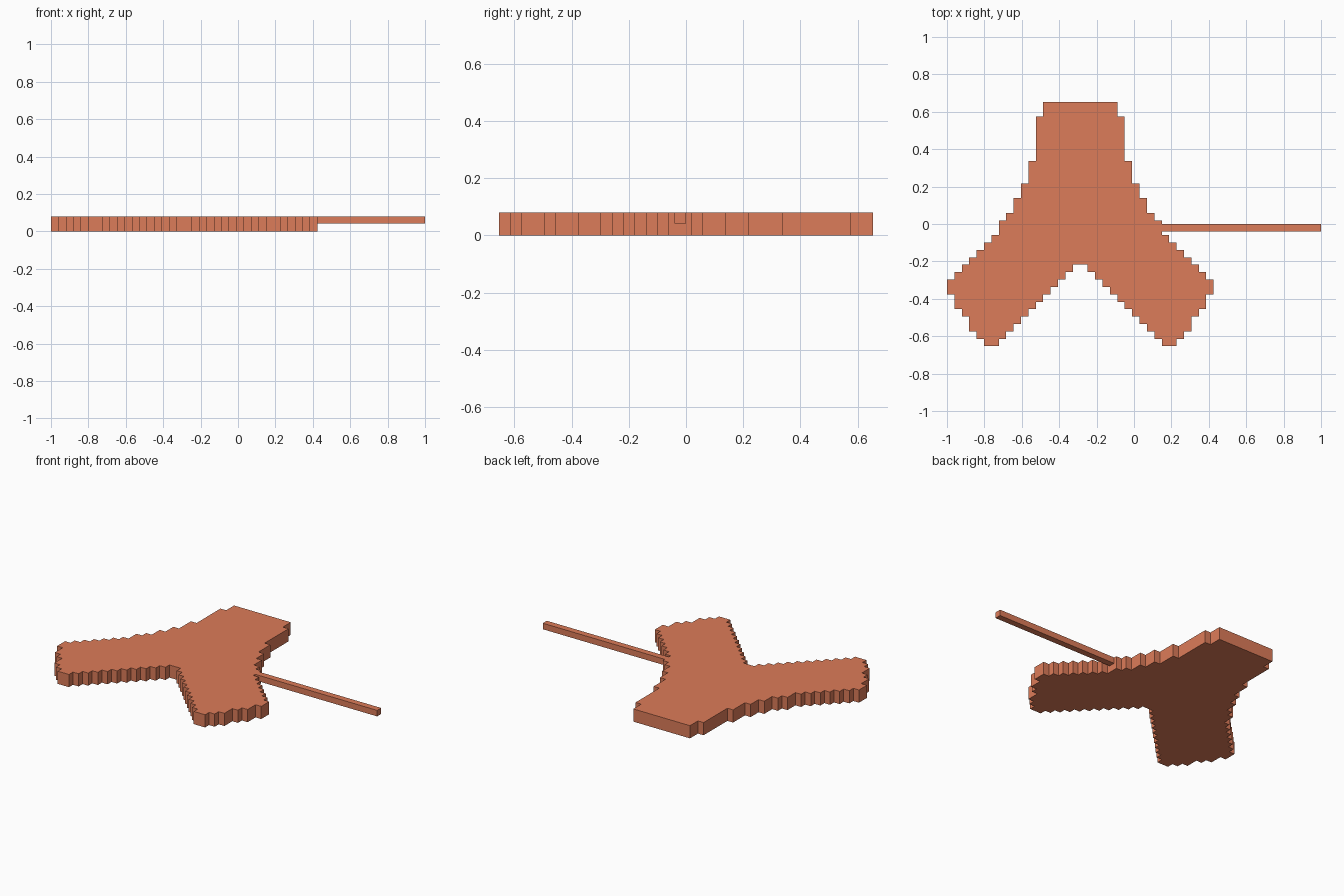
import bpy, bmesh

if "Cube" in bpy.data.objects:
    bpy.data.objects.remove(bpy.data.objects["Cube"])

CELL = 0.0396          # size of one stair step
TOP = 0.6534           # back edge (y)
AXIS = -1 + 18 * CELL  # mirror line of the plate (x)
HEIGHT = 0.08

mat = bpy.data.materials.new("orange")
mat.diffuse_color = (0.72, 0.2, 0.1, 1)
mat.use_nodes = True
mat.node_tree.nodes["Principled BSDF"].inputs["Base Color"].default_value = mat.diffuse_color


def prism(name, outline, z0, z1):
    bm = bmesh.new()
    base = bm.faces.new([bm.verts.new((x, y, z0)) for x, y in outline])
    ext = bmesh.ops.extrude_face_region(bm, geom=[base], use_keep_orig=True)
    top = [v for v in ext["geom"] if isinstance(v, bmesh.types.BMVert)]
    bmesh.ops.translate(bm, verts=top, vec=(0, 0, z1 - z0))
    bmesh.ops.recalc_face_normals(bm, faces=bm.faces)
    mesh = bpy.data.meshes.new(name)
    bm.to_mesh(mesh)
    bm.free()
    mesh.materials.append(mat)
    ob = bpy.data.objects.new(name, mesh)
    bpy.context.collection.objects.link(ob)
    return ob


# Three-armed plate: (half width, rows) steps from back to front
steps = [(5, 2), (6, 6), (7, 3), (8, 2), (9, 2), (10, 1), (11, 2), (12, 1),
         (13, 1), (14, 1), (15, 1), (16, 1), (17, 1), (18, 2), (17, 2),
         (16, 1), (15, 2), (14, 1), (13, 1)]
half, row = [], 0
for width, rows in steps:
    half += [(width, row), (width, row + rows)]
    row += rows
# Stepped notch between the two front arms, climbing back to the axis
for width in range(11, 0, -1):
    half += [(width, 22 + width), (width, 21 + width)]

right = [(AXIS + w * CELL, TOP - r * CELL) for w, r in half]
left = [(2 * AXIS - x, y) for x, y in reversed(right)]
prism("three_arm_plate", right + left, 0, HEIGHT)

# Thin rod sticking out to the right, flush with the plate's top
x0 = AXIS + 11 * CELL
prism("side_rod", [(x0, -0.04), (1, -0.04), (1, 0), (x0, 0)], 0.042, HEIGHT)
